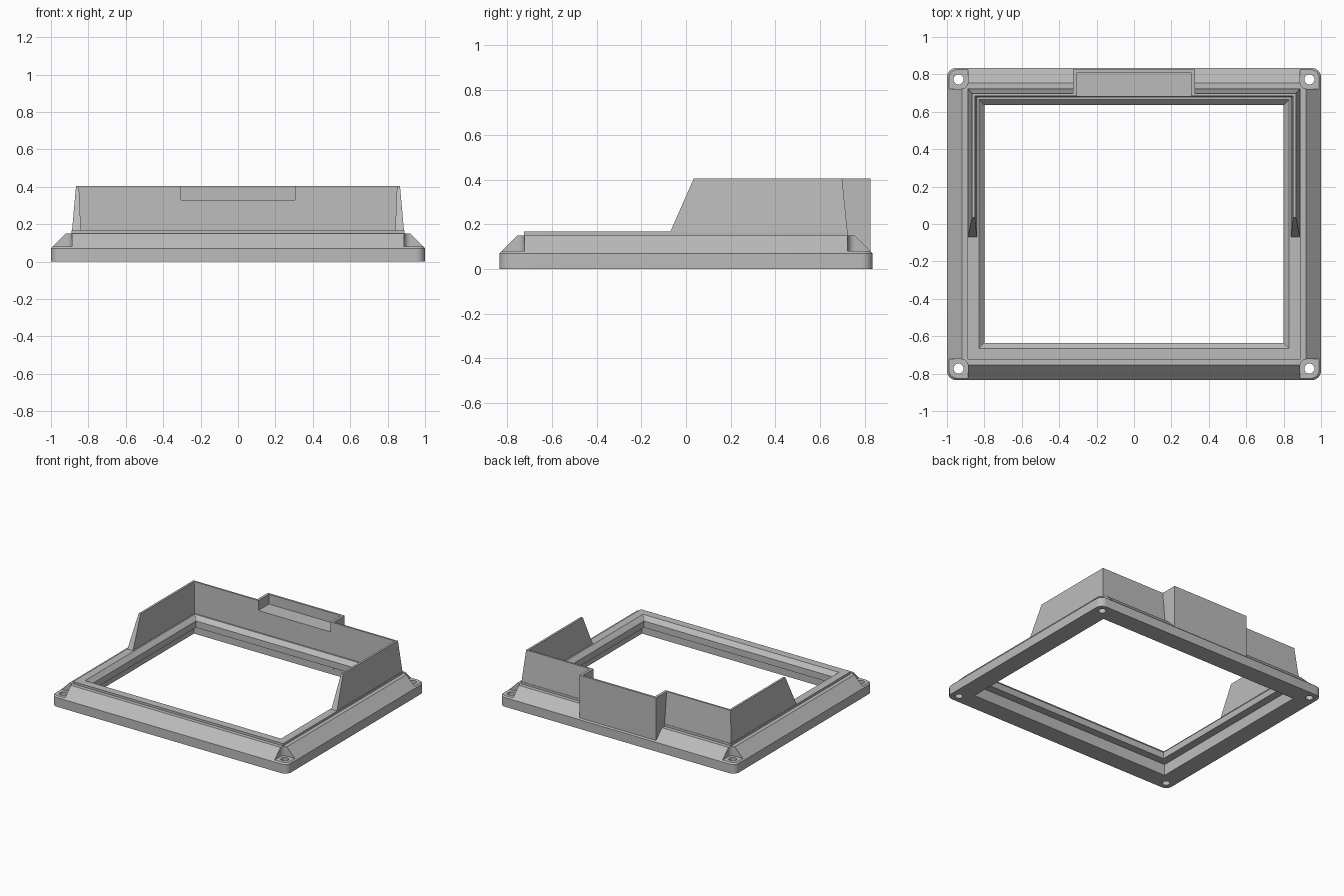
import bpy, bmesh
from math import sin, cos, pi

if "Cube" in bpy.data.objects:
    bpy.data.objects.remove(bpy.data.objects["Cube"])

HX, HY = 1.0, 0.835          # half size of the base
TOP = 0.405                  # top of the hood

grey = bpy.data.materials.new("plain grey")
grey.use_nodes = True
grey.diffuse_color = (0.5, 0.5, 0.5, 1)
grey.node_tree.nodes["Principled BSDF"].inputs["Base Color"].default_value = (0.5, 0.5, 0.5, 1)


def finish(name, bm):
    bmesh.ops.recalc_face_normals(bm, faces=bm.faces)
    mesh = bpy.data.meshes.new(name)
    bm.to_mesh(mesh)
    bm.free()
    obj = bpy.data.objects.new(name, mesh)
    bpy.context.collection.objects.link(obj)
    mesh.materials.append(grey)
    return obj


def loft(name, loops, ring=False):
    """Skin equal-length closed loops; ring joins last to first, otherwise ends are capped."""
    bm = bmesh.new()
    rows = [[bm.verts.new(p) for p in loop] for loop in loops]
    pairs = list(zip(rows, rows[1:]))
    if ring:
        pairs.append((rows[-1], rows[0]))
    for a, b in pairs:
        for i in range(len(a)):
            j = (i + 1) % len(a)
            bm.faces.new((a[i], a[j], b[j], b[i]))
    if not ring:
        bm.faces.new(rows[0])
        bm.faces.new(rows[-1])
    return finish(name, bm)


def rounded_rect(x0, x1, y0, y1, r, z, steps=6):
    pts = []
    corners = ((x1 - r, y1 - r), (x0 + r, y1 - r), (x0 + r, y0 + r), (x1 - r, y0 + r))
    for k, (cx, cy) in enumerate(corners):
        for s in range(steps + 1):
            a = (k + s / steps) * pi / 2
            pts.append((cx + r * cos(a), cy + r * sin(a), z))
    return pts


def box(name, x0, x1, y0, y1, z0, z1):
    return loft(name, [[(x0, y0, z), (x1, y0, z), (x1, y1, z), (x0, y1, z)] for z in (z0, z1)])


def combine(obj, other, operation):
    mod = obj.modifiers.new(operation.lower(), 'BOOLEAN')
    mod.operation, mod.object, mod.solver = operation, other, 'EXACT'
    bpy.context.view_layer.objects.active = obj
    bpy.ops.object.modifier_apply(modifier=mod.name)
    bpy.data.objects.remove(other)


# Bezel frame: section as (inset from the outer edge, height)
section = [(0, 0), (0, 0.07), (0.08, 0.15), (0.11, 0.15), (0.11, 0.167), (0.17, 0.167),
           (0.2, 0.135), (0.2, 0.085), (0.14, 0.085), (0.14, 0)]
frame = loft("bezel_frame", [
    rounded_rect(-HX + d, HX - d, -HY + d, HY - d, max(0.05 - d, 0.002), z)
    for d, z in section], ring=True)

# Corner pockets and screw holes
for sx in (-1, 1):
    for sy in (-1, 1):
        cx, cy = sx * 1.037, sy * 0.872
        pocket = loft("pocket_cutter", [
            rounded_rect(cx - 0.149, cx + 0.149, cy - 0.149, cy + 0.149, 0.035, z)
            for z in (0.08, 0.3)])
        combine(frame, pocket, 'DIFFERENCE')
        hx, hy = sx * 0.938, sy * 0.773
        hole = loft("hole_cutter", [
            rounded_rect(hx - 0.027, hx + 0.027, hy - 0.027, hy + 0.027, 0.0269, z)
            for z in (-0.1, 0.3)])
        combine(frame, hole, 'DIFFERENCE')

# Hood: tapered wall around the back and half of both sides
BASE = 0.16


def hood_station(s, outer_y, inner_y):
    """Wall section at one corner; y pairs are (bottom, top)."""
    return [(s * 0.888, outer_y[0], BASE), (s * 0.866, outer_y[1], TOP),
            (s * 0.85, inner_y[1], TOP), (s * 0.84, inner_y[0], BASE)]


slant, back_out, back_in = (-0.073, 0.035), (0.723, 0.698), (0.676, 0.684)
hood = loft("hood", [hood_station(-1, slant, slant), hood_station(-1, back_out, back_in),
                     hood_station(1, back_out, back_in), hood_station(1, slant, slant)])

# Back housing with an open-fronted recess
housing = box("back_housing", -0.325, 0.325, 0.69, 0.826, 0.04, TOP)
combine(hood, housing, 'UNION')
recess = box("recess_cutter", -0.305, 0.305, 0.6, 0.81, 0.33, 0.6)
combine(hood, recess, 'DIFFERENCE')

# Smooth only the rounded corners
for obj in (frame, hood):
    bpy.ops.object.select_all(action='DESELECT')
    obj.select_set(True)
    bpy.context.view_layer.objects.active = obj
    bpy.ops.object.shade_smooth_by_angle(angle=pi / 7)
